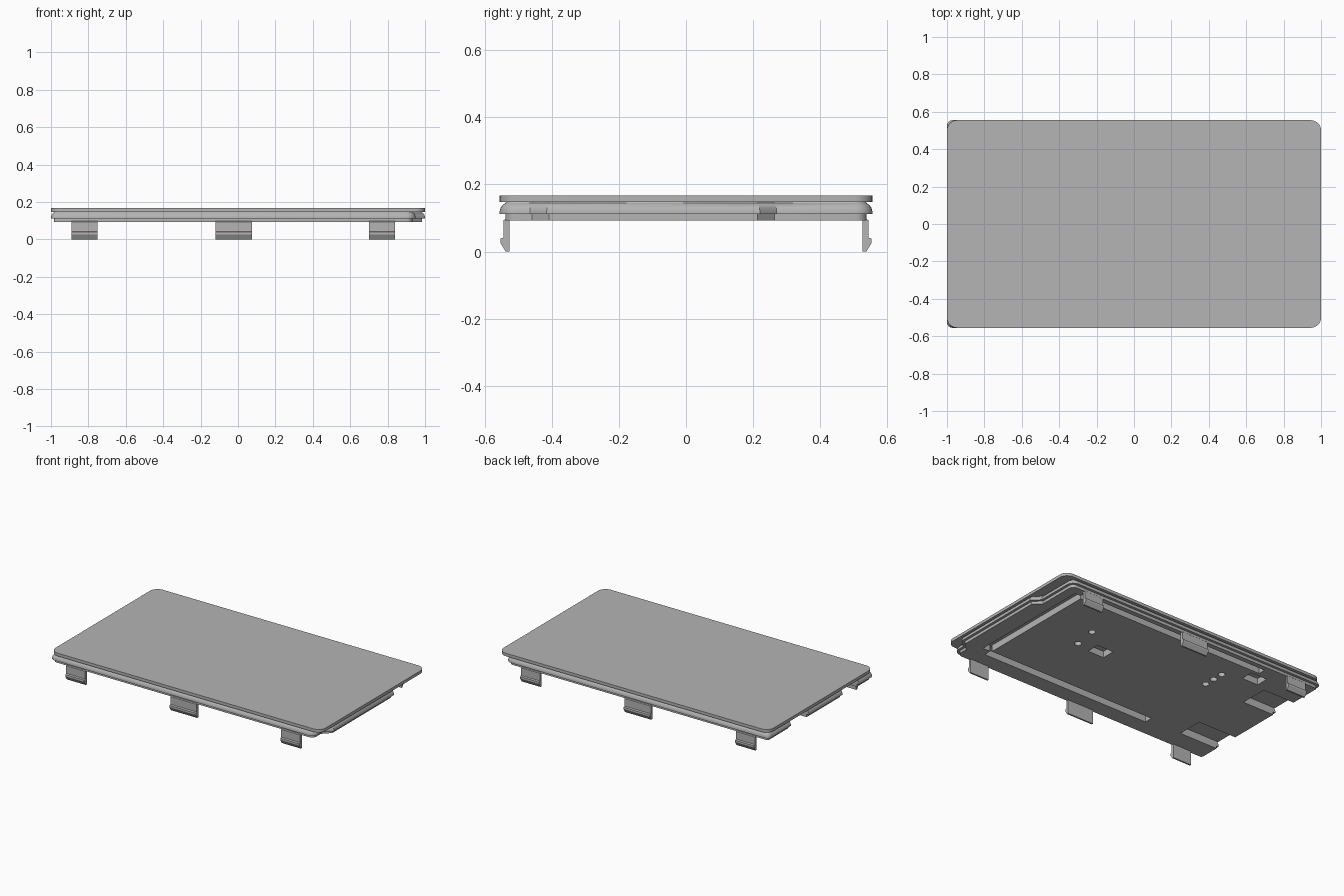
import bpy, bmesh, math
from mathutils import Vector

cube = bpy.data.objects.get("Cube")
if cube:
    bpy.data.objects.remove(cube, do_unlink=True)

grey = bpy.data.materials.new("plain grey")
grey.use_nodes = True
COLOUR = (0.46, 0.46, 0.46, 1)
grey.diffuse_color = COLOUR
grey.node_tree.nodes["Principled BSDF"].inputs["Base Color"].default_value = COLOUR


def rounded(corners, steps=8):
    """Counter-clockwise outline from (x, y, radius) square corners."""
    pts = []
    for i, (x, y, r) in enumerate(corners):
        p = Vector((x, y))
        if r == 0:
            pts.append(p)
            continue
        a = (Vector(corners[i - 1][:2]) - p).normalized() * r
        b = (Vector(corners[(i + 1) % len(corners)][:2]) - p).normalized() * r
        for k in range(steps + 1):
            t = k / steps * math.pi / 2
            pts.append(p + a * (1 - math.sin(t)) + b * (1 - math.cos(t)))
    return pts


def inset(pts, d):
    """Mitred inward offset of an outline."""
    out = []
    for i, p in enumerate(pts):
        e = (p - pts[i - 1]).normalized()
        f = (pts[(i + 1) % len(pts)] - p).normalized()
        n = Vector((-e.y, e.x))
        m = Vector((-f.y, f.x))
        out.append(p + (n + m) * d / (1 + n.dot(m)))
    return out


def loft(name, rings):
    """Closed solid through rings of equal length."""
    bm = bmesh.new()
    loops = [[bm.verts.new(p) for p in ring] for ring in rings]
    bm.faces.new(loops[0])
    bm.faces.new(loops[-1])
    n = len(loops[0])
    for lo, hi in zip(loops, loops[1:]):
        for i in range(n):
            j = (i + 1) % n
            bm.faces.new((lo[i], lo[j], hi[j], hi[i]))
    bmesh.ops.recalc_face_normals(bm, faces=bm.faces)
    mesh = bpy.data.meshes.new(name)
    bm.to_mesh(mesh)
    bm.free()
    mesh.materials.append(grey)
    obj = bpy.data.objects.new(name, mesh)
    bpy.context.collection.objects.link(obj)
    return obj


def layered(name, pts, profile):
    return loft(name, [[(p.x, p.y, z) for p in inset(pts, d)] for d, z in profile])


def smooth(obj):
    bpy.ops.object.select_all(action="DESELECT")
    obj.select_set(True)
    bpy.context.view_layer.objects.active = obj
    bpy.ops.object.shade_smooth_by_angle(angle=math.radians(30))


# Flat top plate
W, D = 1.0, 0.555
plate = rounded([(-W, -D, .055), (W, -D, .055), (W, D, .055), (-W, D, .055)])
smooth(layered("top_plate", plate, [(0, .147), (0, .167)]))

# Body under the plate: base step, bulging rim and narrow neck
IN = .95
outline = rounded([(-W, -D, .03), (IN, -D, .05), (IN, -.465, 0), (W, -.415, 0),
                   (W, .22, 0), (IN, .27, 0), (IN, D, .05), (-W, D, .03)])
body = layered("rim_and_base", outline,
               [(.017, .093), (.017, .112), (0, .112), (0, .12), (.003, .13),
                (.009, .139), (.017, .144), (.02, .15)])


# Slots, pockets and holes in the underside
def box_cutter(x0, x1, y0, y1, top):
    square = [(x0, y0), (x1, y0), (x1, y1), (x0, y1)]
    return loft("cutter", [[(x, y, z) for x, y in square] for z in (.05, top)])


def hole_cutter(x, y, r=.022):
    circle = [(x + r * math.cos(a), y + r * math.sin(a))
              for a in (k * math.tau / 20 for k in range(20))]
    return loft("cutter", [[(u, v, z) for u, v in circle] for z in (.05, .134)])


SLOT = .136
cutters = [
    box_cutter(.80, .865, -.38, .48, SLOT),     # right slot
    box_cutter(-.60, .82, .455, .505, SLOT),    # back slot
    box_cutter(-.45, .81, -.43, -.375, SLOT),   # front slot
    box_cutter(.24, .36, 0, .09, SLOT),         # middle pocket
    box_cutter(-.68, -.56, .345, .43, SLOT),    # rear pocket
    box_cutter(-1.1, -.75, .13, .32, .143),     # side openings
    box_cutter(-1.1, -.70, -.40, -.225, .143),
]
for x, y in [(.49, .19), (.465, .03), (-.435, .30), (-.435, .225), (-.435, .15)]:
    cutters.append(hole_cutter(x, y))
for c in cutters:
    c.hide_render = True
    mod = body.modifiers.new("cut", "BOOLEAN")
    mod.operation = "DIFFERENCE"
    mod.solver = "EXACT"
    mod.object = c
bpy.context.view_layer.update()
graph = bpy.context.evaluated_depsgraph_get()
cut_mesh = bpy.data.meshes.new_from_object(body.evaluated_get(graph))
body.modifiers.clear()
body.data = cut_mesh
for c in cutters:
    bpy.data.objects.remove(c, do_unlink=True)
smooth(body)

# Snap clips with barbed feet along the front and back
clip = [(.526, .10), (.526, 0), (.537, 0), (.553, .026), (.553, .038),
        (.543, .042), (.543, .093), (.535, .10)]
for side, sign in (("front", -1), ("back", 1)):
    for place, x0, x1 in (("right", -.89, -.75), ("middle", -.12, .075), ("left", .70, .84)):
        loft(f"{side}_{place}_clip", [[(x, sign * y, z) for y, z in clip] for x in (x0, x1)])
